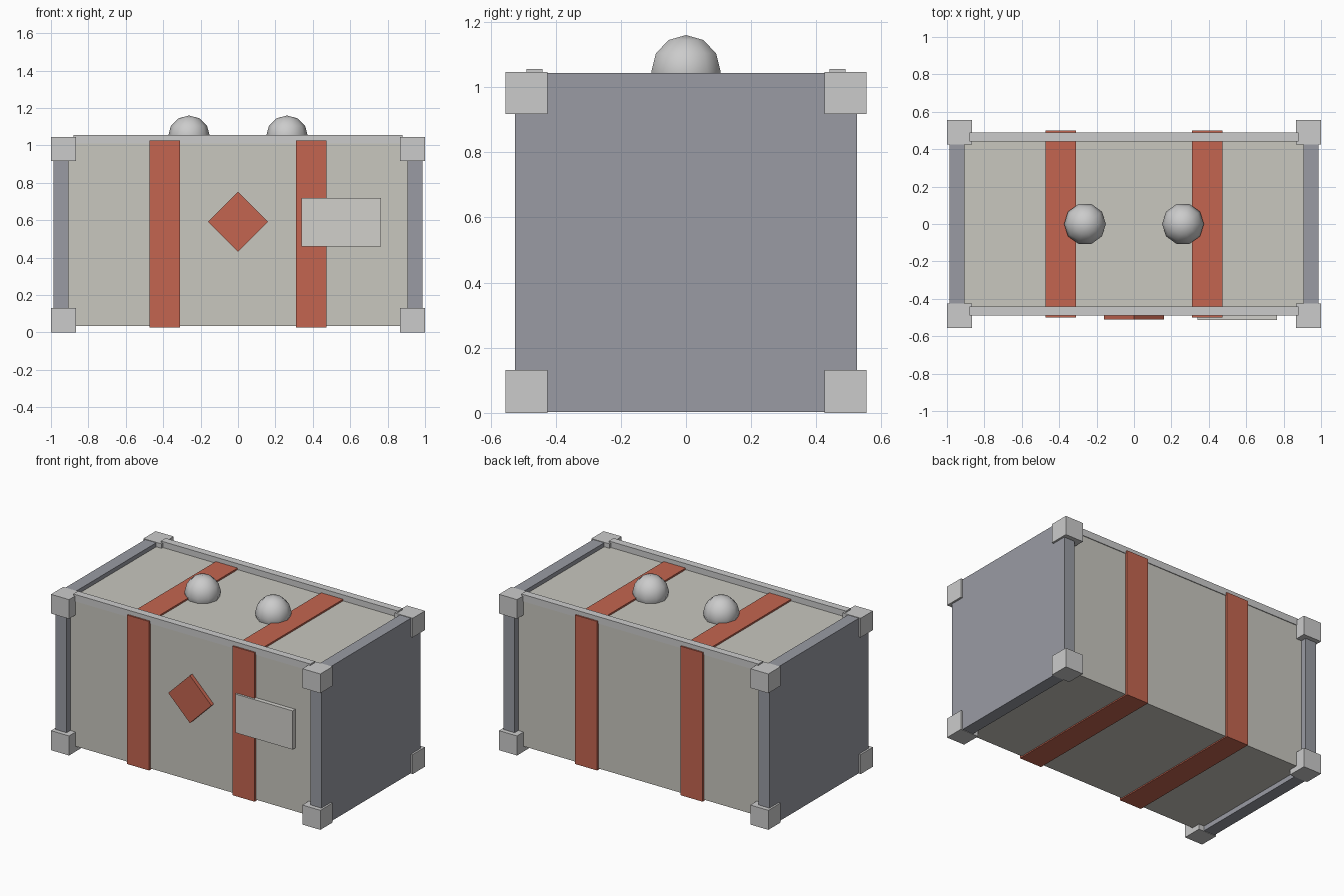
import bpy
from math import pi

if "Cube" in bpy.data.objects:
    bpy.data.objects.remove(bpy.data.objects["Cube"])


def material(name, rgb):
    m = bpy.data.materials.new(name)
    m.diffuse_color = (*rgb, 1)
    m.use_nodes = True
    m.node_tree.nodes["Principled BSDF"].inputs["Base Color"].default_value = m.diffuse_color
    return m


cream = material("warm_grey", (0.58, 0.57, 0.52))
steel = material("blue_grey", (0.32, 0.33, 0.37))
red = material("red", (0.55, 0.13, 0.08))


def box(name, x, y, z, mat=None):
    """Box from (min, max) ranges on each axis."""
    bpy.ops.mesh.primitive_cube_add(size=1, location=[sum(r) / 2 for r in (x, y, z)])
    o = bpy.context.object
    o.name = name
    o.scale = [r[1] - r[0] for r in (x, y, z)]
    bpy.ops.object.transform_apply(location=False, rotation=False, scale=True)
    if mat:
        o.data.materials.append(mat)
    return o


def span(s, a, b):
    return tuple(sorted((s * a, s * b)))


# Main container body
box("body", (-0.91, 0.91), (-0.485, 0.485), (0.035, 1.016), cream)

for sx in (-1, 1):
    # End panels and wrap-round straps
    box("end_panel", span(sx, 0.905, 0.987), (-0.525, 0.525), (0.003, 1.043), steel)
    box("strap", span(sx, 0.31, 0.473), (-0.5, 0.5), (0.027, 1.027), red)

    # Corner blocks
    for sy in (-1, 1):
        for z in ((0, 0.131), (0.917, 1.046)):
            box("corner_block", span(sx, 0.866, 1), span(sy, 0.425, 0.555), z)

    # Domed knobs on the lid
    bpy.ops.mesh.primitive_uv_sphere_add(
        segments=10, ring_count=6, radius=0.112,
        location=(sx * 0.262, 0, 1.048), rotation=(0, 0, pi / 2))
    knob = bpy.context.object
    knob.name = "lid_knob"
    bpy.ops.object.shade_smooth()

# Long top rails
for sy in (-1, 1):
    box("top_rail", (-0.88, 0.88), span(sy, 0.44, 0.49), (1.01, 1.056))

# Front diamond badge and label plate
badge = box("diamond_badge", (-0.113, 0.113), (-0.511, -0.48), (0.479, 0.705), red)
badge.rotation_euler.y = pi / 4
box("label_plate", (0.34, 0.765), (-0.514, -0.48), (0.46, 0.72),
    material("plate_grey", (0.64, 0.63, 0.60)))
